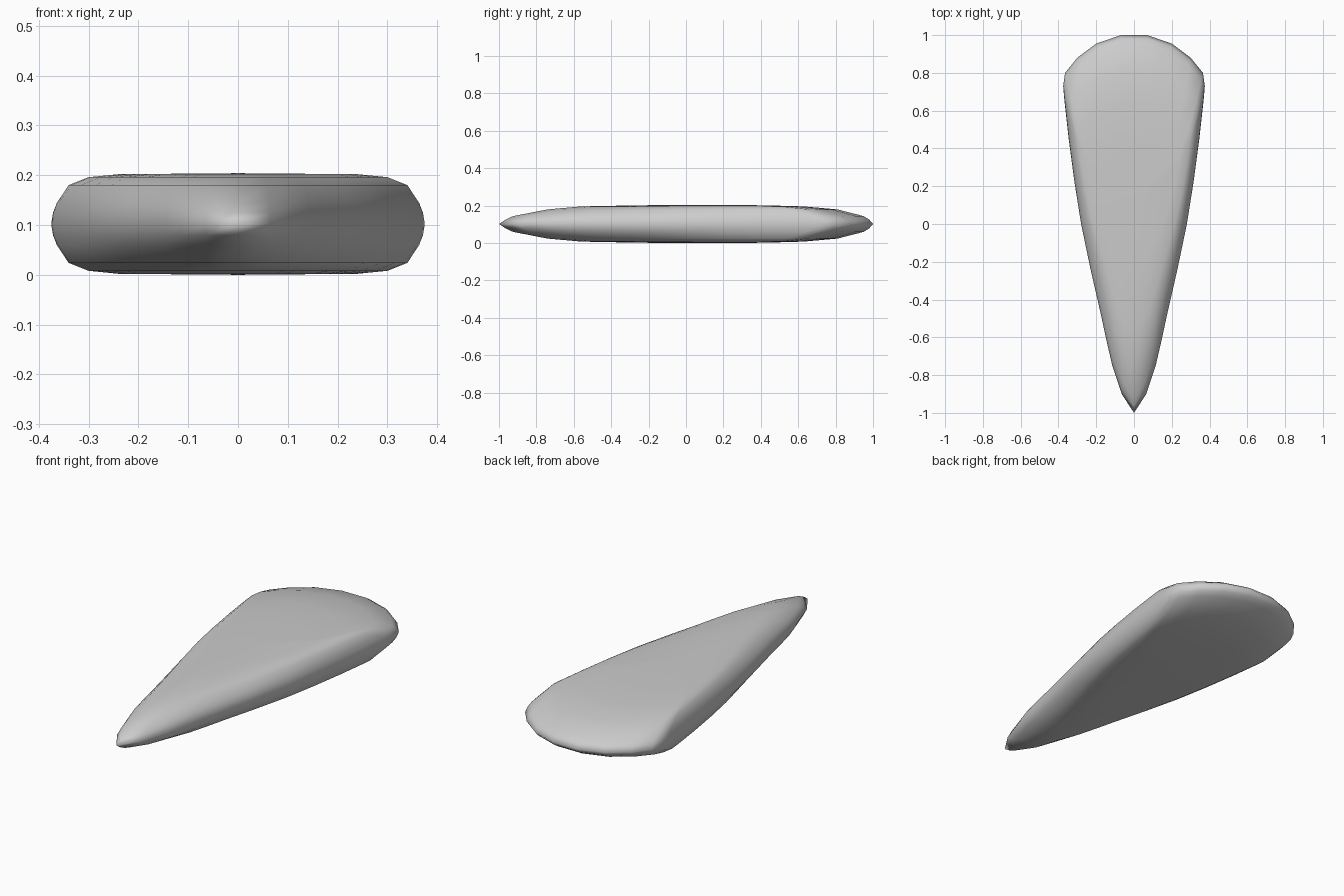
import bpy, bmesh

if "Cube" in bpy.data.objects:
    bpy.data.objects.remove(bpy.data.objects["Cube"])

# Right half of the plan outline, front tip to rounded back
half = [(0.065, -0.9), (0.115, -0.75), (0.145, -0.62), (0.175, -0.48),
        (0.23, -0.24), (0.28, 0.0), (0.315, 0.22), (0.347, 0.46),
        (0.37, 0.67), (0.375, 0.73), (0.365, 0.8), (0.3, 0.88),
        (0.2, 0.955), (0.07, 1.0)]
outline = [(0, -1)] + half + [(-x, y) for x, y in reversed(half)]

# Rounded edge: width scale, front end, back end, height from the mid plane
upper = [(1.0, -1.0, 1.0, 0.0), (0.99, -0.965, 0.98, 0.023),
         (0.97, -0.925, 0.95, 0.042), (0.907, -0.74, 0.81, 0.078),
         (0.8, -0.56, 0.63, 0.094), (0.64, -0.25, 0.42, 0.1)]
layers = [(a, b, c, -d) for a, b, c, d in reversed(upper[1:])] + upper

# Wedge blade: stacked outlines skinned together and capped
bm = bmesh.new()
rings = []
for sx, front, back, dz in layers:
    rings.append([bm.verts.new((x * sx, front + (y + 1) / 2 * (back - front), 0.102 + dz))
                  for x, y in outline])
n = len(outline)
for low, high in zip(rings, rings[1:]):
    for i in range(n):
        j = (i + 1) % n
        bm.faces.new((low[i], low[j], high[j], high[i]))
for ring, z in ((rings[0], 0.0), (rings[-1], 0.204)):
    centre = bm.verts.new((0, 0.1, z))
    for i in range(n):
        bm.faces.new((ring[i], ring[(i + 1) % n], centre))
bmesh.ops.recalc_face_normals(bm, faces=bm.faces)
for f in bm.faces:
    f.smooth = True

mesh = bpy.data.meshes.new("wedge_blade")
bm.to_mesh(mesh)
bm.free()
obj = bpy.data.objects.new("wedge_blade", mesh)
bpy.context.collection.objects.link(obj)
